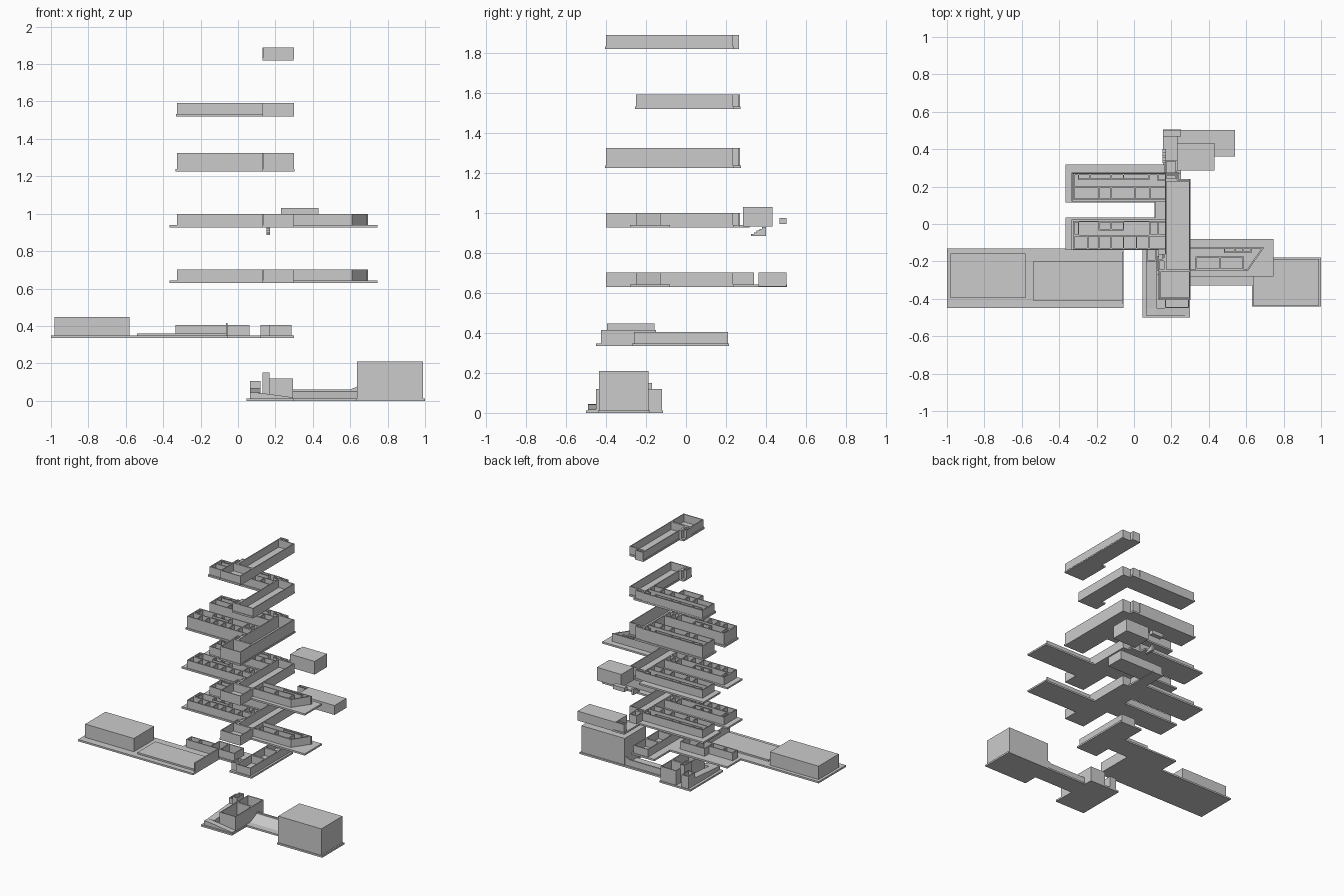
import bpy, bmesh

T = 0.007  # wall thickness


def add_box(bm, x0, y0, z0, x1, y1, z1):
    v = [bm.verts.new((x, y, z)) for z in (z0, z1)
         for x, y in ((x0, y0), (x1, y0), (x1, y1), (x0, y1))]
    for f in ((3, 2, 1, 0), (4, 5, 6, 7), (0, 1, 5, 4),
              (1, 2, 6, 5), (2, 3, 7, 6), (3, 0, 4, 7)):
        bm.faces.new([v[i] for i in f])


def finish(name, bm):
    bmesh.ops.recalc_face_normals(bm, faces=bm.faces)
    me = bpy.data.meshes.new(name)
    bm.to_mesh(me)
    bm.free()
    ob = bpy.data.objects.new(name, me)
    bpy.context.collection.objects.link(ob)
    return ob


def boxes(name, z0, z1, rects):
    bm = bmesh.new()
    for x0, y0, x1, y1 in rects:
        add_box(bm, x0, y0, z0, x1, y1, z1)
    finish(name, bm)


def rooms(name, z0, z1, rects):
    """Open-topped rooms: four thin walls around each rectangle."""
    bm = bmesh.new()
    for x0, y0, x1, y1 in rects:
        for r in ((x0, y0, x1, y0 + T), (x0, y1 - T, x1, y1),
                  (x0, y0 + T, x0 + T, y1 - T), (x1 - T, y0 + T, x1, y1 - T)):
            add_box(bm, r[0], r[1], z0, r[2], r[3], z1)
    finish(name, bm)


def prism(name, pts, depth):
    """Extrude a closed 3D polygon along a vector."""
    bm = bmesh.new()
    f = bm.faces.new([bm.verts.new(p) for p in pts])
    g = bmesh.ops.extrude_face_region(bm, geom=[f])['geom']
    bmesh.ops.translate(bm, vec=depth, verts=[e for e in g if isinstance(e, bmesh.types.BMVert)])
    if not any(len(x.verts) == len(pts) and x.is_valid and x == f for x in bm.faces):
        bm.faces.new([v for v in f.verts])
    finish(name, bm)


def slab(name, z, pts, h=0.013):
    prism(name, [(x, y, z) for x, y in pts], (0, 0, h))


def row(xs, y0, y1):
    return [(a, y0, b + T, y1) for a, b in zip(xs, xs[1:])]


def front_wing(n, z0, z1):
    rooms(n + "_front_wing_rooms", z0, z1,
          row((-.325, -.25, -.19, -.125, -.06, .01, .075, .165), -.135, -.06)
          + row((-.325, -.30), -.06, .015)
          + row((-.19, -.125, -.06), -.035, .015) + row((.08, .125, .165), -.06, .015))
    boxes(n + "_front_wing_back_wall", z0, z1, [(-.325, .01, .165, .017)])


def rear_wing(n, z0, z1):
    rooms(n + "_rear_wing_rooms", z0, z1,
          row((-.325, -.19, -.125, .0, .08, .165), .13, .2)
          + row((-.30, -.24, -.125, -.06, .075), .235, .27) + row((.125, .165), .23, .27))
    boxes(n + "_rear_wing_outer_wall", z0, z1,
          [(-.325, .263, .165, .27), (-.325, .2, -.318, .27)])


def core(n, z0, z1, y0=-.4):
    rooms(n + "_core", z0, z1, [(.168, max(y0, -.25), .3, .235)])
    rooms(n + "_stairwell", z0, z1, [(.13, -.25, .168, -.19), (.15, -.19, .168, -.16),
                                     (.168, .235, .23, .265)])
    if y0 < -.3:
        rooms(n + "_core_front_room", z0, z1, [(.135, y0, .3, -.25)])


# Ground floor: hall block, bridge and entrance rooms
slab("ground_slab", 0, [(.045, -.5), (.3, -.5), (.3, -.33), (.63, -.33), (.63, -.44), (1, -.44),
                        (1, -.18), (.3, -.18), (.3, -.115), (.045, -.115)])
boxes("hall_block", .013, .21, [(.635, -.435, .99, -.187)])
rooms("entrance_rooms", .013, .12, [(.165, -.45, .295, -.25), (.165, -.25, .295, -.12)])
rooms("entrance_stairwell", .013, .15, [(.13, -.25, .168, -.17)])
rooms("entrance_side_room", .013, .105, [(.065, -.2, .12, -.12)])
prism("entrance_ramp", [(.065, -.49, .013), (.295, -.49, .013), (.295, -.49, .018),
                        (.12, -.49, .042), (.065, -.49, .045)], (0, .04, 0))
prism("side_ramp", [(.065, -.45, .013), (.065, -.2, .013), (.065, -.2, .065),
                    (.065, -.45, .045)], (.055, 0, 0))
boxes("bridge_wall", .013, .06, [(.295, -.2, .635, -.19)])
prism("bridge_ramp", [(.295, -.28, .013), (.295, -.2, .013), (.295, -.2, .05)], (.34, 0, 0))
prism("bridge_end_ramp", [(.6, -.2, .05), (.635, -.2, .05), (.635, -.2, .075), (.6, -.2, .06)],
      (0, .01, 0))

# First floor: long terrace with block, plus two room groups
z = .335
slab("terrace_slab", z, [(-1, -.45), (-.055, -.45), (-.055, -.14), (.12, -.14), (.12, -.27),
                         (.3, -.27), (.3, .215), (.11, .215), (.11, .03), (-.36, .03),
                         (-.36, -.13), (-1, -.13)])
boxes("terrace_block", z + .01, .447, [(-.98, -.395, -.58, -.157)])
boxes("terrace_deck", z + .01, .36, [(-.54, -.41, -.065, -.2)])
boxes("terrace_end_wall", z + .01, .415, [(-.065, -.425, -.055, -.15)])
rooms("terrace_rooms", z + .01, .405, row((-.335, -.25, -.14), -.13, -.07)
      + row((-.14, -.06, .055), -.13, -.02))
rooms("terrace_core_rooms", z + .01, .405,
      [(.165, -.26, .285, -.08), (.165, -.08, .285, .07), (.165, .07, .285, .21),
       (.12, -.25, .165, -.17)])

# Second and third floors: two wings, core and pointed east wing
for n, z in (("second", .63), ("third", .927)):
    w0, w1 = z + .01, z + .072
    tail = [(.25, .24), (.25, .505), (.155, .505)] if n == "second" else [(.25, .24), (.25, .27), (.165, .27)]
    slab(n + "_floor_slab", z, [(-.365, -.14), (.13, -.14), (.13, -.4), (.3, -.4), (.3, -.28),
                                (.745, -.28), (.745, -.08), (.3, -.08), (.3, .24)] + tail
         + [(tail[2][0], .318), (-.365, .318), (-.365, .115), (.115, .115),
            (.115, .035), (-.365, .035)])
    front_wing(n, w0, w1)
    rear_wing(n, w0, w1)
    core(n, w0, w1)
    # east wing: perimeter walls with slanted tip, inner rooms
    boxes(n + "_east_wing_walls", w0, w1, [(.3, -.25, .61, -.243), (.3, -.132, .695, -.125)])
    prism(n + "_east_wing_tip", [(.61, -.25, w0), (.695, -.125, w0), (.685, -.125, w0),
                                 (.6, -.25, w0)], (0, 0, w1 - w0))
    rooms(n + "_east_wing_rooms", w0, w1, row((.33, .455, .58), -.245, -.175)
          + row((.48, .535, .58, .62), -.155, -.125))

# Rear annexes, link corridor and outside stair
rooms("rear_link", .64, .702, [(.168, .265, .23, .34), (.16, .47, .25, .5)])
boxes("second_annex", .632, .702, [(.23, .362, .54, .502)])
boxes("third_annex", .932, 1.03, [(.23, .285, .43, .432)])
boxes("rear_porch", .945, .975, [(.155, .468, .25, .502)])
for i in range(5):
    boxes("outside_stair_step", .885 + .009 * i, .894 + .009 * i,
          [(.152, .325 + .014 * i, .17, .4)])

# Fourth floor: tall core with both wings
slab("fourth_floor_slab", 1.225, [(-.335, -.14), (.13, -.14), (.13, -.405), (.303, -.405),
                                  (.303, .24), (.24, .24), (.24, .275), (-.335, .275),
                                  (-.335, .12), (.165, .12), (.165, .025), (-.335, .025)])
front_wing("fourth", 1.235, 1.325)
rear_wing("fourth", 1.235, 1.325)
core("fourth", 1.235, 1.325)

# Fifth floor: core and rear wing only
slab("fifth_floor_slab", 1.52, [(.13, -.255), (.3, -.255), (.3, .24), (.24, .24), (.24, .272),
                                (-.332, .272), (-.332, .12), (.165, .12), (.165, -.16),
                                (.13, -.16)])
rear_wing("fifth", 1.53, 1.592)
core("fifth", 1.53, 1.592, -.25)

# Sixth floor: core only
slab("sixth_floor_slab", 1.82, [(.13, -.405), (.298, -.405), (.298, .24), (.235, .24),
                                (.235, .265), (.165, .265), (.165, -.16), (.13, -.16)])
core("sixth", 1.828, 1.89)
